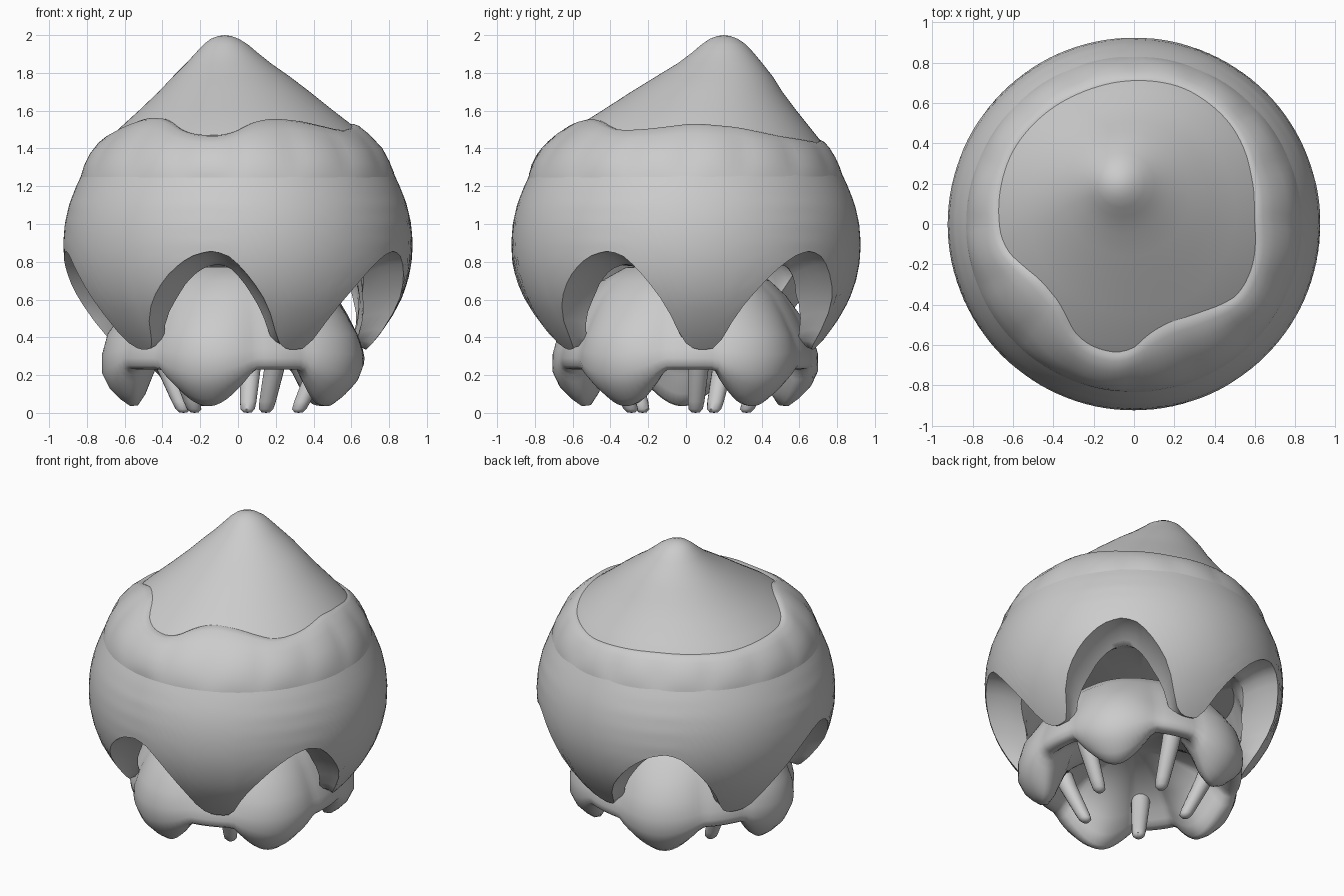
import bpy, bmesh
from math import sin, cos, pi, radians, degrees
from mathutils import Vector

if "Cube" in bpy.data.objects:
    bpy.data.objects.remove(bpy.data.objects["Cube"])


def interp(table, x):
    """Piecewise interpolation of (x, value, ...) rows."""
    if x <= table[0][0]:
        return table[0][1:]
    for a, b in zip(table, table[1:]):
        if x <= b[0]:
            k = (x - a[0]) / (b[0] - a[0])
            return tuple(p + (q - p) * k for p, q in zip(a[1:], b[1:]))
    return table[-1][1:]


def loft(name, rows, angle=50):
    """Join equal-length closed rings of points into a smooth surface."""
    bm = bmesh.new()
    rings = [[bm.verts.new(p) for p in row] for row in rows]
    n = len(rows[0])
    for a, b in zip(rings, rings[1:]):
        for i in range(n):
            j = (i + 1) % n
            bm.faces.new((a[i], a[j], b[j], b[i]))
    bmesh.ops.remove_doubles(bm, verts=bm.verts, dist=0.0005)
    bmesh.ops.recalc_face_normals(bm, faces=bm.faces)
    me = bpy.data.meshes.new(name)
    bm.to_mesh(me)
    bm.free()
    ob = bpy.data.objects.new(name, me)
    bpy.context.collection.objects.link(ob)
    bpy.context.view_layer.objects.active = ob
    bpy.ops.object.select_all(action='DESELECT')
    ob.select_set(True)
    bpy.ops.object.shade_smooth_by_angle(angle=radians(angle))
    return ob


def polar(r, a, z, cx=0, cy=0):
    return Vector((cx + r * cos(a), cy + r * sin(a), z))


N = 120
ANG = [2 * pi * i / N for i in range(N)]

# Leaning cone on top: z -> radius, centre x, centre y
CONE = [(1.20, .855, 0, 0), (1.30, .805, 0, 0), (1.40, .735, 0, .01), (1.50, .635, 0, .03),
        (1.60, .515, -.01, .07), (1.70, .40, -.02, .11), (1.78, .31, -.035, .15),
        (1.85, .225, -.05, .18), (1.91, .16, -.06, .195), (1.95, .118, -.065, .20),
        (1.98, .075, -.07, .20), (1.995, .035, -.07, .20), (2.0, 0, -.07, .20)]
loft("pointed_top", [[polar(r, a, z, x, y) for a in ANG] for z, r, x, y in CONE])

# Wavy collar lying over the base of the cone
LIP = [(0, 1.53), (22, 1.51), (45, 1.46), (70, 1.43), (110, 1.45), (150, 1.44), (190, 1.47),
       (205, 1.53), (217, 1.56), (232, 1.55), (243, 1.49), (252, 1.465), (266, 1.465),
       (276, 1.53), (288, 1.555), (304, 1.54), (325, 1.49), (340, 1.50), (360, 1.53)]


def collar_point(a, t, lift):
    top = sum(interp(LIP, (degrees(a) + d) % 360)[0] for d in (-4, 0, 4)) / 3
    z = 1.245 + (top - 1.245) * t
    r, x, y = interp(CONE, z)
    # the collar is thick at the front and melts into the cone at the back
    lift *= .75 - .35 * sin(a) if lift > 0 else 1
    scallop = .012 * abs(sin(8 * a)) * sin(pi * t)
    return polar(r + lift + scallop, a, z + max(lift, 0) * .4 * t, x, y)


COLLAR = [(0, -.02), (0, .002), (.1, .008), (.3, .018), (.55, .028), (.8, .032),
          (.95, .026), (1, .012), (1, -.03)]
loft("collar", [[collar_point(a, t, l) for a in ANG] for t, l in COLLAR])

# Round outer shell with five leaning arches cut deep into its lower edge
ARCH = [(-36, 0), (-31, .02), (-26, .36), (-20, .60), (-14, .79), (-7, .94), (0, 1),
        (6, .95), (11, .80), (16, .61), (20, .43), (23, .24), (26, .07), (31, 0), (36, 0)]
SHELL = [(.30, .65), (.40, .74), (.50, .81), (.60, .865), (.70, .90), (.80, .92), (.90, .925),
         (1.0, .917), (1.1, .895), (1.2, .857), (1.26, .828)]


def arch(a):
    d = degrees(a) - 45
    return sum(interp(ARCH, (d + k + 36) % 72 - 36)[0] for k in (-1.5, 0, 1.5)) / 3


def shell_point(a, t):
    z = (.335 + .525 * arch(a)) * (1 - t) + 1.26 * t
    return polar(interp(SHELL, z)[0], a, z)


def rim_point(a, t):
    """Arch wall running inward from the outer edge, thin at the petal tips."""
    f = arch(a)
    z = .335 + .525 * f
    depth = .08 + .14 * min(1, f * 1.6)
    return polar(interp(SHELL, z)[0] - depth * t, a, z + .015 * sin(pi * t) * (1 - f) - .07 * f * t * t)


def inside_point(a, t):
    """Inner wall rising from the rim to the ceiling."""
    p, top = rim_point(a, 1), polar(.62, a, .81)
    q = p.lerp(top, t)
    bulge = .05 * sin(pi * t) * (1 - arch(a))
    return q + Vector((cos(a), sin(a), 0)) * bulge


rows = [[shell_point(a, 1 - k / 18) for a in ANG] for k in range(19)]
rows += [[rim_point(a, t) for a in ANG] for t in (.06, .3, .6, .85, 1)]
rows += [[inside_point(a, t) for a in ANG] for t in (.1, .25, .5, .75, 1)]
rows += [[polar(r, a, .81 - (.62 - r) * .1) for a in ANG] for r in (.4, .2, 0)]
loft("arched_shell", rows)


# Lobed inner skirt: dome outside, five drooping lobes, hollow underneath
def lobe(a):
    s = cos(5 * (a - radians(38)))
    return max(0, (s + .45) / 1.45) ** .75


# columns: radius, radius added at lobe, height, height added at lobe
SKIRT = [(0, 0, .80, 0), (.32, 0, .77, 0), (.44, .01, .70, 0), (.52, .02, .62, 0),
         (.58, .04, .52, 0), (.63, .06, .42, 0), (.66, .06, .34, -.03), (.67, .05, .29, -.08),
         (.665, .015, .25, -.12), (.645, -.025, .235, -.165), (.62, -.05, .23, -.195),
         (.59, -.06, .235, -.195), (.56, -.07, .26, -.16), (.51, -.06, .31, -.11),
         (.40, 0, .38, -.06), (.2, 0, .44, 0), (0, 0, .45, 0)]
loft("lobed_skirt", [[polar(r + dr * lobe(a), a, z + dz * lobe(a)) for a in ANG]
                     for r, dr, z, dz in SKIRT])

# Five small tapered legs leaning outward toward the top
LEG = [(.325, .0, 0), (.325, .003, .022), (.328, .02, .038), (.345, .06, .044),
       (.39, .16, .05), (.44, .27, .056), (.48, .38, .06)]
for k in range(5):
    a = radians(9 + 72 * k)
    out, side = Vector((cos(a), sin(a), 0)), Vector((-sin(a), cos(a), 0))
    loft(f"leg_{k + 1}", [[out * (d + r * cos(b)) + side * r * sin(b) + Vector((0, 0, z))
                           for b in [2 * pi * i / 16 for i in range(16)]] for d, z, r in LEG])
